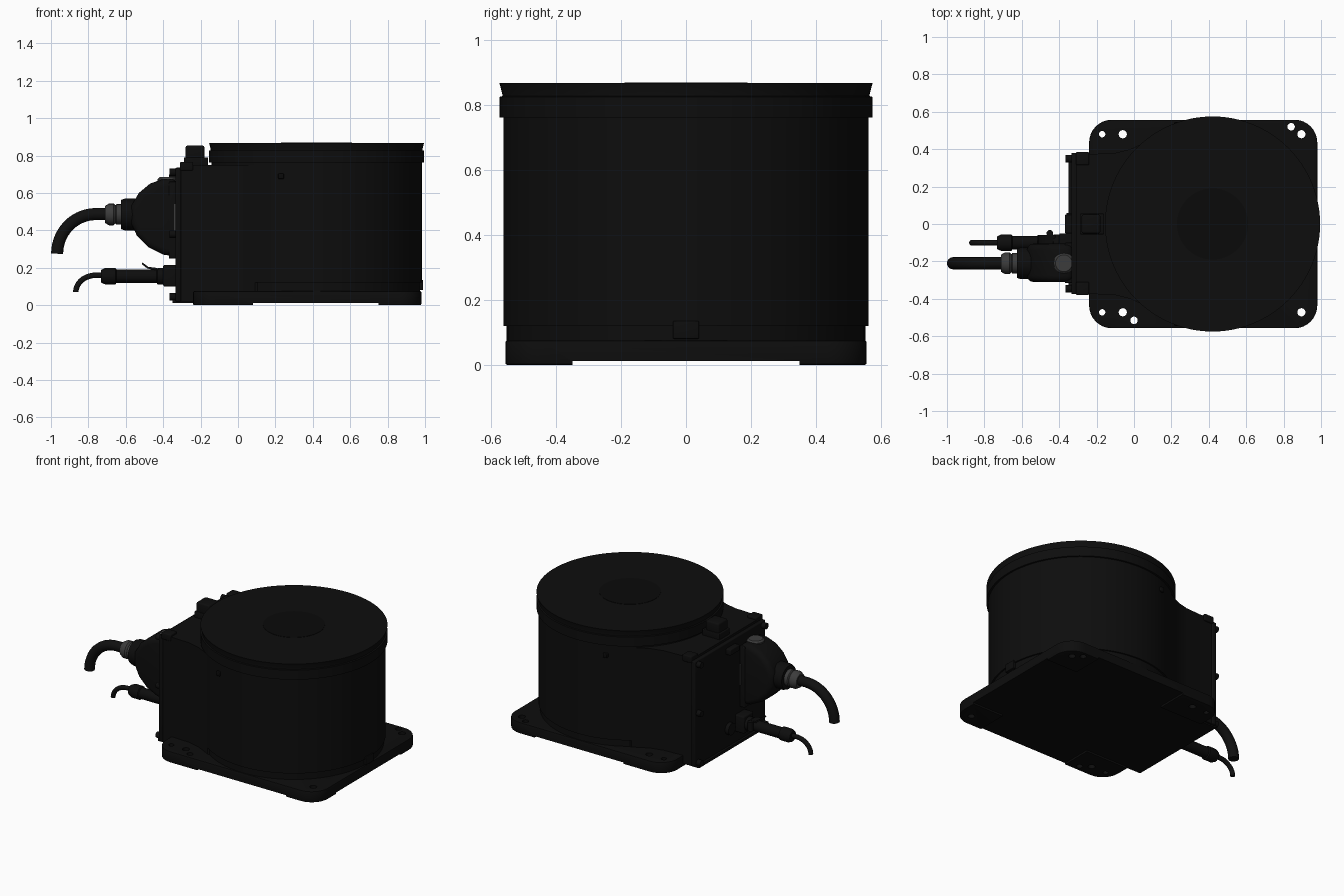
import bpy, bmesh, math
from mathutils import Vector

if "Cube" in bpy.data.objects:
    bpy.data.objects.remove(bpy.data.objects["Cube"])


def material(name, v):
    m = bpy.data.materials.new(name)
    m.use_nodes = True
    m.diffuse_color = (v, v, v, 1)
    bsdf = m.node_tree.nodes["Principled BSDF"]
    bsdf.inputs["Base Color"].default_value = (v, v, v, 1)
    bsdf.inputs["Roughness"].default_value = 0.6
    return m


BLACK = material("matte black", 0.004)
DARK = material("deep black", 0.003)
RUBBER = material("cable rubber", 0.005)
GREY = material("dark grey metal", 0.045)


def select(ob):
    bpy.ops.object.select_all(action="DESELECT")
    ob.select_set(True)
    bpy.context.view_layer.objects.active = ob


def finish(name, bm, mat, bevel=0, segments=3):
    bmesh.ops.recalc_face_normals(bm, faces=bm.faces)
    me = bpy.data.meshes.new(name)
    bm.to_mesh(me)
    bm.free()
    me.materials.append(mat)
    ob = bpy.data.objects.new(name, me)
    bpy.context.collection.objects.link(ob)
    select(ob)
    if bevel:
        mod = ob.modifiers.new("Bevel", "BEVEL")
        mod.width, mod.segments = bevel, segments
        mod.limit_method, mod.angle_limit = "ANGLE", math.radians(40)
        bpy.ops.object.modifier_apply(modifier=mod.name)
    bpy.ops.object.shade_smooth_by_angle(angle=math.radians(35))
    return ob


def prism(name, pts, lo, hi, mat, axis="z", bevel=0, segments=3):
    """Extrude an outline: (x, y) along z or (x, z) along y."""
    bm = bmesh.new()
    place = (lambda p, h: (p[0], p[1], h)) if axis == "z" else (lambda p, h: (p[0], h, p[1]))
    low = [bm.verts.new(place(p, lo)) for p in pts]
    high = [bm.verts.new(place(p, hi)) for p in pts]
    bm.faces.new(low)
    bm.faces.new(high)
    n = len(pts)
    for i in range(n):
        j = (i + 1) % n
        bm.faces.new((low[i], low[j], high[j], high[i]))
    return finish(name, bm, mat, bevel, segments)


def box(name, x, y, z, mat, bevel=0):
    pts = [(x[0], y[0]), (x[1], y[0]), (x[1], y[1]), (x[0], y[1])]
    return prism(name, pts, z[0], z[1], mat, bevel=bevel)


def lathe(name, origin, profile, mat, axis="z", steps=32):
    """Turn (radius, distance) pairs about the z axis or the x axis."""
    bm = bmesh.new()
    rings = []
    for r, h in profile:
        ring = []
        for i in range(steps):
            a = math.tau * i / steps
            c, s = r * math.cos(a), r * math.sin(a)
            v = Vector((c, s, h) if axis == "z" else (h, c, s))
            ring.append(bm.verts.new(Vector(origin) + v))
        rings.append(ring)
    bm.faces.new(rings[0])
    bm.faces.new(rings[-1])
    for a, b in zip(rings, rings[1:]):
        for i in range(steps):
            j = (i + 1) % steps
            bm.faces.new((a[i], a[j], b[j], b[i]))
    return finish(name, bm, mat)


def cable(name, y, start, bend, end, radius):
    """Straight run along -x, then a quarter ellipse turning down."""
    cu = bpy.data.curves.new(name, "CURVE")
    cu.dimensions, cu.bevel_depth, cu.bevel_resolution = "3D", radius, 5
    cu.use_fill_caps = True
    pts = [start]
    for i in range(15):
        a = math.pi / 2 * i / 14
        pts.append((bend + (end[0] - bend) * math.sin(a),
                    end[1] + (start[1] - end[1]) * math.cos(a)))
    sp = cu.splines.new("POLY")
    sp.points.add(len(pts) - 1)
    for p, (x, z) in zip(sp.points, pts):
        p.co = (x, y, z, 1)
    cu.materials.append(RUBBER)
    ob = bpy.data.objects.new(name, cu)
    bpy.context.collection.objects.link(ob)


def cut(ob, cutter):
    cutter.hide_render = True
    mod = ob.modifiers.new("Cut", "BOOLEAN")
    mod.operation, mod.object, mod.solver = "DIFFERENCE", cutter, "EXACT"
    select(ob)
    bpy.ops.object.modifier_apply(modifier=mod.name)
    bpy.data.objects.remove(cutter)


# Mounting flange with rounded corners
CX = 0.42
outline = []
for cx, cy, a0 in ((0.86, 0.435, 0), (-0.12, 0.435, 90), (-0.12, -0.435, 180), (0.86, -0.435, 270)):
    for i in range(9):
        a = math.radians(a0 + 90 * i / 8)
        outline.append((cx + 0.12 * math.cos(a), cy + 0.122 * math.sin(a)))
flange = prism("mounting_flange", outline, 0, 0.075, BLACK, bevel=0.006, segments=2)

# Raised underside between the corner feet, then the bolt holes
cut(flange, box("channel_cutter", (0.08, 0.75), (-1, 1), (-0.1, 0.012), BLACK))
cut(flange, box("cross_channel_cutter", (-1, 2), (-0.35, 0.35), (-0.1, 0.012), BLACK))
holes = [(0.84, 0.52, 0.02), (0, -0.515, 0.02)]
for y in (0.48, -0.472):
    holes += [(-0.17, y, 0.017), (-0.06, y, 0.022), (0.895, y, 0.022)]
for x, y, r in holes:
    cut(flange, lathe("hole_cutter", (x, y, 0), [(r, -0.1), (r, 0.2)], BLACK, steps=20))
select(flange)
bpy.ops.object.shade_smooth_by_angle(angle=math.radians(35))

# Round housing with its collar and flared rim
lathe("round_housing", (CX, 0, 0), [
    (0.553, 0.013), (0.553, 0.12), (0.563, 0.12), (0.563, 0.762), (0.575, 0.762),
    (0.575, 0.826), (0.566, 0.828), (0.566, 0.834), (0.575, 0.868)], BLACK, steps=96)
lathe("centre_cap", (CX, 0, 0), [(0.19, 0.86), (0.19, 0.87)], DARK, steps=64)

# Rear neck flowing into the round housing
side = [(-0.31, 0.37), (-0.1, 0.38), (-0.02, 0.4), (0.04, 0.428), (0.09, 0.456), (CX, 0.4)]
prism("rear_neck", side + [(x, -y) for x, y in reversed(side)], 0.02, 0.75, BLACK)
box("rear_panel", (-0.335, -0.305), (-0.375, 0.38), (0.02, 0.735), BLACK, 0.006)
box("panel_foot", (-0.35, -0.2), (-0.36, 0.36), (0.012, 0.03), BLACK)
for y in (-0.345, 0.35):
    for z in (0.045, 0.38, 0.71):
        lathe("panel_screw", (0, y, z), [(0.02, -0.365), (0.02, -0.32)], BLACK, "x", 16)
    box("top_lug", (-0.31, -0.24), (y - 0.035, y + 0.035), (0.72, 0.765), BLACK, 0.006)
for x in (0.23,):
    for y in (-1, 1):
        yy = y * 0.53
        box("housing_screw", (x - 0.015, x + 0.015), (yy - 0.015, yy + 0.015), (0.675, 0.705), DARK, 0.005)
box("front_stop", (0.97, 0.99), (-0.04, 0.04), (0.08, 0.135), BLACK, 0.004)

# Cap bracket on top of the neck
box("top_bracket_base", (-0.29, -0.16), (-0.055, 0.055), (0.745, 0.79), BLACK, 0.005)
box("top_bracket", (-0.28, -0.18), (-0.05, 0.05), (0.78, 0.853), BLACK, 0.01)
box("rear_catch", (-0.37, -0.3), (-0.05, 0.05), (0.66, 0.7), BLACK, 0.006)

# Large connector hood
hood = [(-0.325, 0.26), (-0.4, 0.27), (-0.48, 0.31), (-0.54, 0.37), (-0.572, 0.44),
        (-0.572, 0.53), (-0.53, 0.6), (-0.47, 0.65), (-0.4, 0.675), (-0.325, 0.675)]
prism("connector_hood", hood, -0.31, -0.105, BLACK, "y", 0.035, 4)
box("hood_frame", (-0.37, -0.32), (-0.315, -0.1), (0.25, 0.66), BLACK, 0.005)
box("hood_clip", (-0.342, -0.325), (-0.32, -0.096), (0.4, 0.54), GREY)
lathe("hood_plug", (-0.375, -0.21, 0), [(0.055, 0.64), (0.055, 0.674), (0.045, 0.684)], GREY, steps=24)
lathe("hood_collar", (0, -0.21, 0.485), [(0.085, -0.55), (0.085, -0.605), (0.078, -0.625)], BLACK, "x")
lathe("cable_gland", (0, -0.21, 0.485), [
    (0.055, -0.62), (0.055, -0.65), (0.048, -0.655), (0.058, -0.665), (0.058, -0.69),
    (0.045, -0.712)], GREY, "x", 20)
cable("large_cable", -0.21, (-0.69, 0.487), -0.76, (-0.967, 0.275), 0.033)

# Small connector with lever and cable
box("small_socket", (-0.4, -0.325), (-0.155, -0.05), (0.1, 0.215), BLACK, 0.008)
lathe("small_connector", (0, -0.1, 0.155), [
    (0.045, -0.39), (0.045, -0.43), (0.036, -0.435), (0.036, -0.65), (0.044, -0.655),
    (0.044, -0.71), (0.034, -0.732)], BLACK, "x", 24)
lever = [(-0.42, 0.19), (-0.44, 0.2), (-0.48, 0.205), (-0.51, 0.228), (-0.515, 0.22),
         (-0.485, 0.196), (-0.44, 0.188)]
prism("release_lever", lever, -0.125, -0.06, BLACK, "y")
lathe("latch_pin", (-0.45, -0.05, 0), [(0.018, 0.14), (0.018, 0.2)], BLACK, steps=16)
cable("small_cable", -0.1, (-0.72, 0.16), -0.76, (-0.867, 0.07), 0.015)
lathe("panel_port", (0, 0.02, 0.15), [(0.04, -0.36), (0.04, -0.32)], BLACK, "x", 20)
